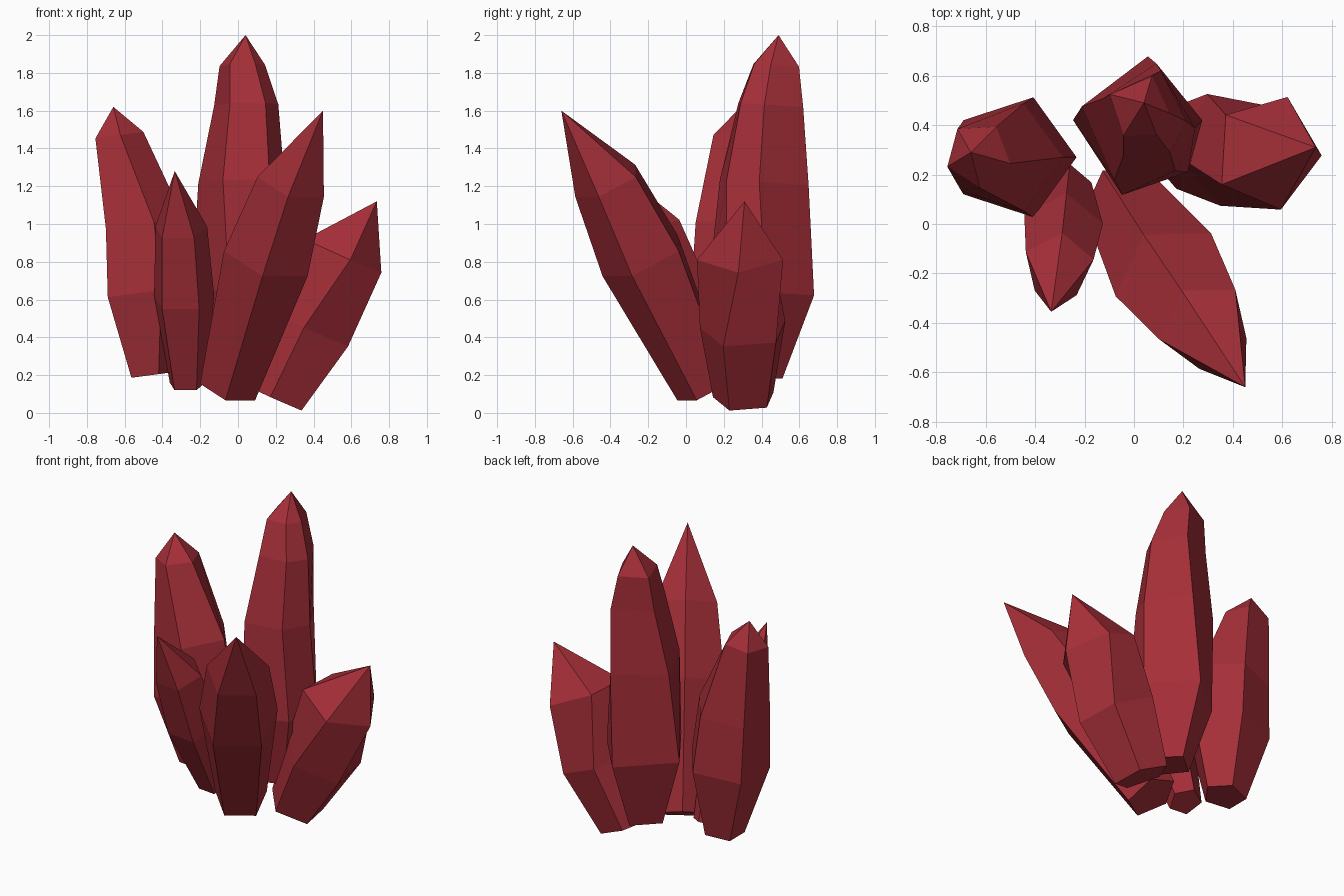
import bpy, bmesh, math
from mathutils import Vector

if "Cube" in bpy.data.objects:
    bpy.data.objects.remove(bpy.data.objects["Cube"])

red = bpy.data.materials.new("crystal red")
red.diffuse_color = (0.38, 0.028, 0.04, 1)
red.use_nodes = True
red.node_tree.nodes["Principled BSDF"].inputs["Base Color"].default_value = red.diffuse_color


def crystal(name, rings, tip, spins, corners=(0, 72, 144, 216, 288), depth=1.0):
    """Five-sided shard: rings (x, y, z, radius) set square to its leaning axis, closed by a point.
    spins turns each ring in degrees; depth stretches the section along the lean."""
    axis = (Vector(rings[-1][:3]) - Vector(rings[0][:3])).normalized()
    u = Vector((0, 0, 1)).cross(axis).normalized()
    v = axis.cross(u) * depth
    n = len(corners)
    bm = bmesh.new()
    loops = []
    for (x, y, z, r), spin in zip(rings, spins):
        loop = []
        for c in corners:
            a = math.radians(spin + c)
            loop.append(bm.verts.new(Vector((x, y, z)) + r * (u * math.cos(a) + v * math.sin(a))))
        loops.append(loop)
    bm.faces.new(loops[0][::-1])
    for lo, hi in zip(loops, loops[1:]):
        for i in range(n):
            j = (i + 1) % n
            bm.faces.new((lo[i], lo[j], hi[j], hi[i]))
    apex = bm.verts.new(tip)
    for i in range(n):
        bm.faces.new((loops[-1][i], loops[-1][(i + 1) % n], apex))
    bmesh.ops.recalc_face_normals(bm, faces=bm.faces)
    me = bpy.data.meshes.new(name)
    bm.to_mesh(me)
    bm.free()
    me.materials.append(red)
    ob = bpy.data.objects.new(name, me)
    bpy.context.collection.objects.link(ob)
    return ob


# Tall rear shard, with uneven corners
crystal("tall_crystal",
        [(0.03, 0.37, 0.19, 0.13), (0.015, 0.395, 0.64, 0.262), (0.015, 0.41, 1.22, 0.232),
         (0.04, 0.445, 1.63, 0.175), (0.02, 0.475, 1.84, 0.125)],
        (0.04, 0.49, 2.0), spins=[0, 0, -10, -14, -16],
        corners=(180, 255, 350, 430, 495), depth=1.1)

# Left shard
crystal("left_crystal",
        [(-0.46, 0.28, 0.20, 0.13), (-0.485, 0.27, 0.64, 0.255),
         (-0.515, 0.27, 1.0, 0.23), (-0.63, 0.28, 1.47, 0.135)],
        (-0.66, 0.29, 1.62), spins=[18, 18, 18, 3])

# Front shard, leaning forward and right
crystal("front_crystal",
        [(-0.05, 0.10, 0.13, 0.16), (0.155, -0.22, 0.82, 0.243), (0.285, -0.41, 1.22, 0.193)],
        (0.45, -0.66, 1.6), spins=[18, 18, 18])

# Right shard
crystal("right_crystal",
        [(0.20, 0.31, 0.075, 0.17), (0.39, 0.31, 0.44, 0.24), (0.54, 0.29, 0.84, 0.24)],
        (0.735, 0.31, 1.12), spins=[29, 29, 54])

# Small front left shard
crystal("small_crystal",
        [(-0.27, 0.15, 0.15, 0.1), (-0.29, -0.03, 0.6, 0.168), (-0.305, -0.17, 0.97, 0.145)],
        (-0.335, -0.355, 1.28), spins=[18, 18, 18])
